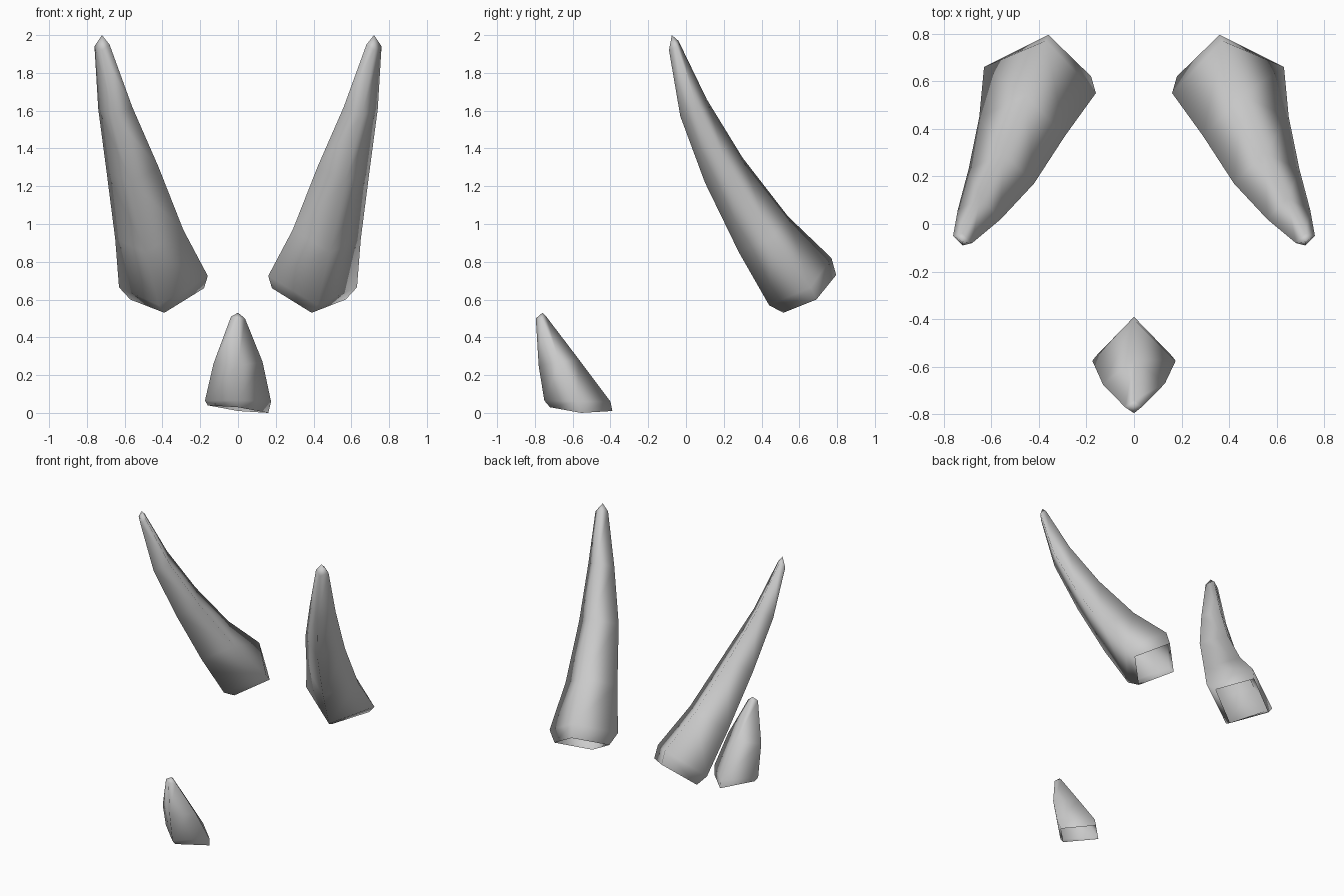
import bpy, bmesh
from mathutils import Vector

if "Cube" in bpy.data.objects:
    bpy.data.objects.remove(bpy.data.objects["Cube"])

mat = bpy.data.materials.new("horn grey")
mat.diffuse_color = (0.6, 0.6, 0.6, 1)
mat.use_nodes = True
mat.node_tree.nodes["Principled BSDF"].inputs["Base Color"].default_value = mat.diffuse_color


def horn(name, rings, tip):
    """Open-based four-sided horn. Each ring is a parallelogram given by
    three corners (back, outer, front); the inner corner follows."""
    bm = bmesh.new()
    loops = []
    for back, outer, front in rings:
        b, o, f = Vector(back), Vector(outer), Vector(front)
        loops.append([bm.verts.new(p) for p in (b, o, f, b + f - o)])
    for lo, hi in zip(loops, loops[1:]):
        for i in range(4):
            j = (i + 1) % 4
            bm.faces.new((lo[j], lo[i], hi[i], hi[j]))
    top = bm.verts.new(tip)
    for i in range(4):
        bm.faces.new((loops[-1][(i + 1) % 4], loops[-1][i], top))
    bmesh.ops.recalc_face_normals(bm, faces=bm.faces[:])
    # point the shell outwards: a tip face must look away from the last ring
    bm.normal_update()
    centre = sum((v.co for v in loops[1]), Vector()) / 4
    face = loops[1][0].link_faces[0]
    if face.normal.dot(face.calc_center_median() - centre) < 0:
        bmesh.ops.reverse_faces(bm, faces=bm.faces[:])
    for f in bm.faces:
        f.smooth = True
    me = bpy.data.meshes.new(name)
    bm.to_mesh(me)
    bm.free()
    me.materials.append(mat)
    ob = bpy.data.objects.new(name, me)
    bpy.context.collection.objects.link(ob)
    return ob


# Pair of long curved horns, mirrored left to right
long_horns = horn("long_horns", [
    ((0.36, 0.795, 0.73), (0.57, 0.69, 0.60), (0.39, 0.515, 0.53)),
    ((0.37, 0.77, 0.82), (0.63, 0.66, 0.665), (0.42, 0.44, 0.57)),
    ((0.455, 0.54, 1.04), (0.65, 0.45, 0.92), (0.485, 0.28, 0.85)),
    ((0.55, 0.30, 1.35), (0.695, 0.23, 1.27), (0.565, 0.10, 1.22)),
    ((0.645, 0.11, 1.66), (0.74, 0.06, 1.61), (0.655, -0.03, 1.57)),
    ((0.72, -0.04, 1.97), (0.76, -0.05, 1.94), (0.72, -0.09, 1.92)),
], (0.72, -0.075, 2.0))
mirror = long_horns.modifiers.new("mirror", 'MIRROR')
mirror.use_mirror_merge = False

# Short nose horn on the centre line
horn("nose_horn", [
    ((0, -0.39, 0.01), (0.16, -0.555, 0.0), (0, -0.72, 0.03)),
    ((0, -0.40, 0.06), (0.175, -0.575, 0.06), (0, -0.75, 0.065)),
    ((0, -0.565, 0.28), (0.13, -0.67, 0.27), (0, -0.78, 0.25)),
    ((0, -0.74, 0.51), (0.037, -0.765, 0.50), (0, -0.795, 0.50)),
], (0, -0.76, 0.53))
